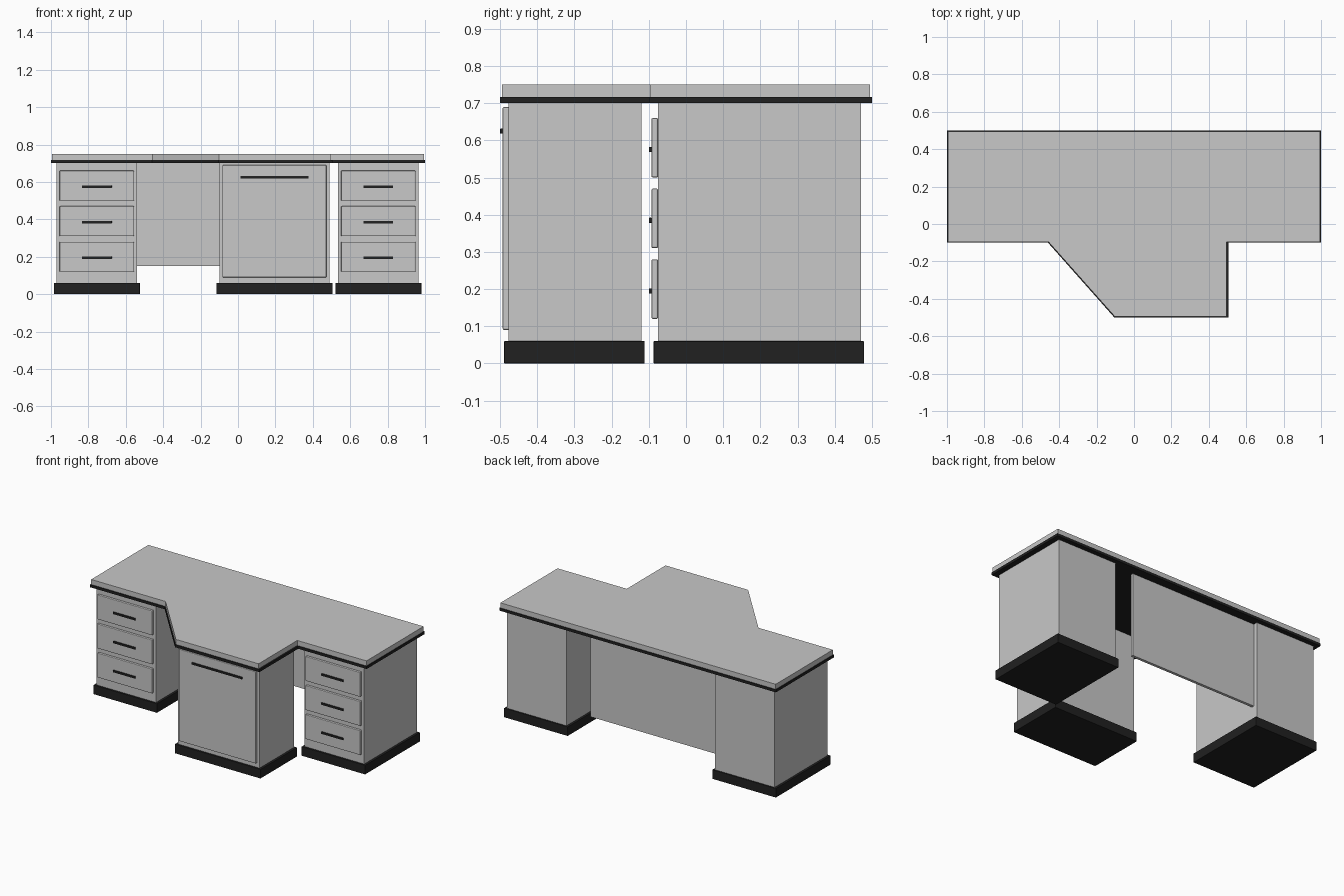
import bpy, bmesh

cube = bpy.data.objects.get("Cube")
if cube:
    bpy.data.objects.remove(cube, do_unlink=True)


def material(name, value):
    m = bpy.data.materials.new(name)
    m.use_nodes = True
    colour = (value, value, value, 1)
    m.diffuse_color = colour
    m.node_tree.nodes["Principled BSDF"].inputs["Base Color"].default_value = colour
    return m


GREY = material("light grey", 0.58)
BLACK = material("black", 0.015)


def finish(name, bm, mat, bevel):
    mesh = bpy.data.meshes.new(name)
    bm.to_mesh(mesh)
    bm.free()
    mesh.materials.append(mat)
    obj = bpy.data.objects.new(name, mesh)
    bpy.context.collection.objects.link(obj)
    if bevel:
        mod = obj.modifiers.new("edge", "BEVEL")
        mod.width = bevel
        mod.segments = 2
    return obj


def prism(name, outline, z0, z1, mat, bevel=0):
    """Extrude a counter-clockwise outline from z0 up to z1."""
    bm = bmesh.new()
    face = bm.faces.new([bm.verts.new((x, y, z0)) for x, y in outline])
    ext = bmesh.ops.extrude_face_region(bm, geom=[face], use_keep_orig=True)
    for v in ext["geom"]:
        if isinstance(v, bmesh.types.BMVert):
            v.co.z = z1
    bmesh.ops.recalc_face_normals(bm, faces=bm.faces)
    return finish(name, bm, mat, bevel)


def box(name, x, y, z, mat, bevel=0):
    outline = [(x[0], y[0]), (x[1], y[0]), (x[1], y[1]), (x[0], y[1])]
    return prism(name, outline, z[0], z[1], mat, bevel)


def cabinet(name, x, y):
    """Body standing on a slightly wider plinth."""
    lip = 0.015
    box(name + "_body", x, y, (0.06, 0.70), GREY)
    box(name + "_plinth", (x[0] - lip, x[1] + lip), (y[0] - lip * 0.8, y[1] + lip * 0.6),
        (0, 0.06), BLACK, 0.002)


def front_panel(name, x, y, z, handle_z, handle_half):
    """Drawer or door front with a bar handle."""
    box(name, x, (y - 0.018, y), z, GREY, 0.004)
    mid = sum(x) / 2
    box(name + "_handle", (mid - handle_half, mid + handle_half), (y - 0.025, y - 0.017),
        (handle_z - 0.007, handle_z + 0.007), BLACK, 0.002)


# Side cabinets with three drawers each
for side, x in (("right", (-0.97, -0.54)), ("left", (0.535, 0.965))):
    cabinet(side + "_cabinet", x, (-0.075, 0.47))
    for i in range(3):
        z = 0.12 + 0.19 * i
        front_panel(f"{side}_drawer_{i + 1}", (x[0] + 0.016, x[1] - 0.016), -0.075,
                    (z, z + 0.16), z + 0.075, 0.08)

# Middle cabinet with a door
cabinet("middle_cabinet", (-0.10, 0.49), (-0.477, -0.12))
front_panel("middle_door", (-0.083, 0.473), -0.475, (0.09, 0.69), 0.625, 0.182)

# Modesty panel at the back of the knee space
box("modesty_panel", (-0.54, 0.38), (0.425, 0.443), (0.15, 0.70), GREY)


# Worktop with a black trim underneath
def top_outline(g):
    return [(-1 + g, -0.1 + g), (-0.46 + g / 2, -0.1 + g), (-0.105 + g / 2, -0.5 + g),
            (0.505 - g * 2, -0.5 + g), (0.505 - g * 2, -0.1 + g), (1 - g, -0.1 + g),
            (1 - g, 0.5 - g), (-1 + g, 0.5 - g)]


prism("worktop_trim", top_outline(0), 0.70, 0.717, BLACK)
prism("worktop", top_outline(0.005), 0.717, 0.75, GREY)
